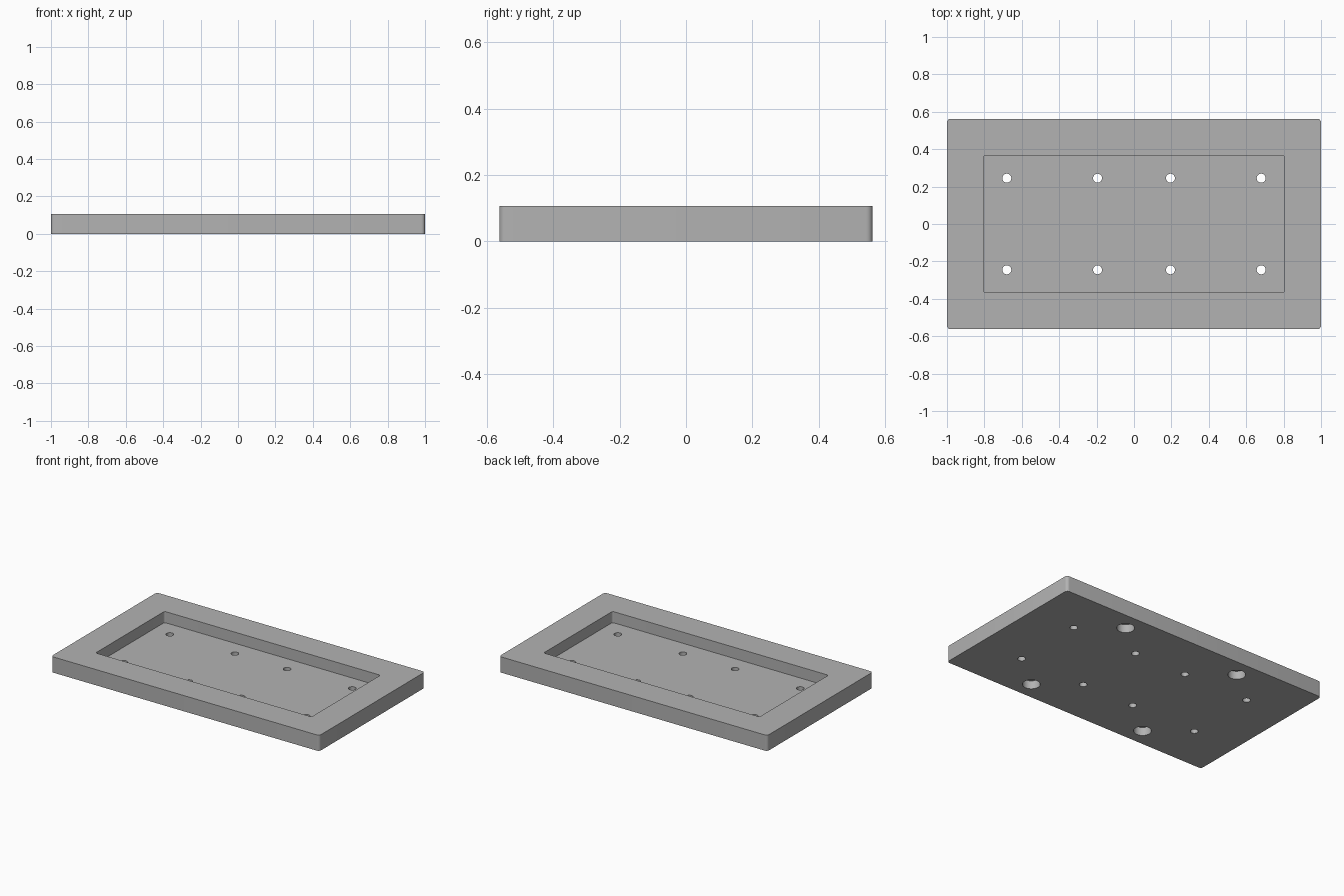
import bpy, bmesh
from math import radians

if "Cube" in bpy.data.objects:
    bpy.data.objects.remove(bpy.data.objects["Cube"], do_unlink=True)

THICKNESS = 0.106
POCKET_FLOOR = 0.031
BLIND_DEPTH = 0.055

grey = bpy.data.materials.new("machined_grey")
grey.use_nodes = True
colour = (0.45, 0.45, 0.45, 1)
grey.diffuse_color = colour
grey.node_tree.nodes["Principled BSDF"].inputs["Base Color"].default_value = colour


def add_object(name, bm):
    bmesh.ops.recalc_face_normals(bm, faces=bm.faces)
    mesh = bpy.data.meshes.new(name)
    bm.to_mesh(mesh)
    bm.free()
    mesh.materials.append(grey)
    obj = bpy.data.objects.new(name, mesh)
    bpy.context.collection.objects.link(obj)
    return obj


def rounded_block(name, width, depth, z0, z1, radius):
    """Box with rounded vertical edges."""
    bm = bmesh.new()
    bmesh.ops.create_cube(bm, size=1)
    for v in bm.verts:
        v.co.x *= width
        v.co.y *= depth
        v.co.z = z1 if v.co.z > 0 else z0
    upright = [e for e in bm.edges if abs(e.verts[0].co.z - e.verts[1].co.z) > 1e-4]
    bmesh.ops.bevel(bm, geom=upright, offset=radius, segments=6, profile=0.5, affect='EDGES')
    return add_object(name, bm)


def drills(name, xs, ys, radius, z0, z1):
    """Mirrored grid of vertical cylinders."""
    bm = bmesh.new()
    for x in [s * x for x in xs for s in (-1, 1)]:
        for y in [s * y for y in ys for s in (-1, 1)]:
            made = bmesh.ops.create_cone(bm, cap_ends=True, segments=32,
                                         radius1=radius, radius2=radius, depth=z1 - z0)
            bmesh.ops.translate(bm, verts=made["verts"], vec=(x, y, (z0 + z1) / 2))
    return add_object(name, bm)


# Plate body
plate = rounded_block("base_plate", 2, 1.125, 0, THICKNESS, 0.02)

# Cutters: top pocket, through holes, blind holes in the underside
cutters = [
    rounded_block("pocket_cutter", 1.61, 0.734, POCKET_FLOOR, 0.2, 0.014),
    drills("through_hole_cutter", (0.195, 0.68), (0.245,), 0.024, -0.1, 0.15),
    drills("blind_hole_cutter", (0.4375,), (0.4425,), 0.054, -0.1, BLIND_DEPTH),
]
bpy.ops.object.select_all(action='DESELECT')
plate.select_set(True)
bpy.context.view_layer.objects.active = plate
for cutter in cutters:
    cutter.hide_render = True
    cut = plate.modifiers.new(cutter.name, 'BOOLEAN')
    cut.operation = 'DIFFERENCE'
    cut.solver = 'EXACT'
    cut.object = cutter
    bpy.ops.object.modifier_apply(modifier=cut.name)
    bpy.data.objects.remove(cutter, do_unlink=True)

# Smooth the rounded corners and hole walls, keep the rims sharp
bpy.ops.object.shade_smooth_by_angle(angle=radians(30))
